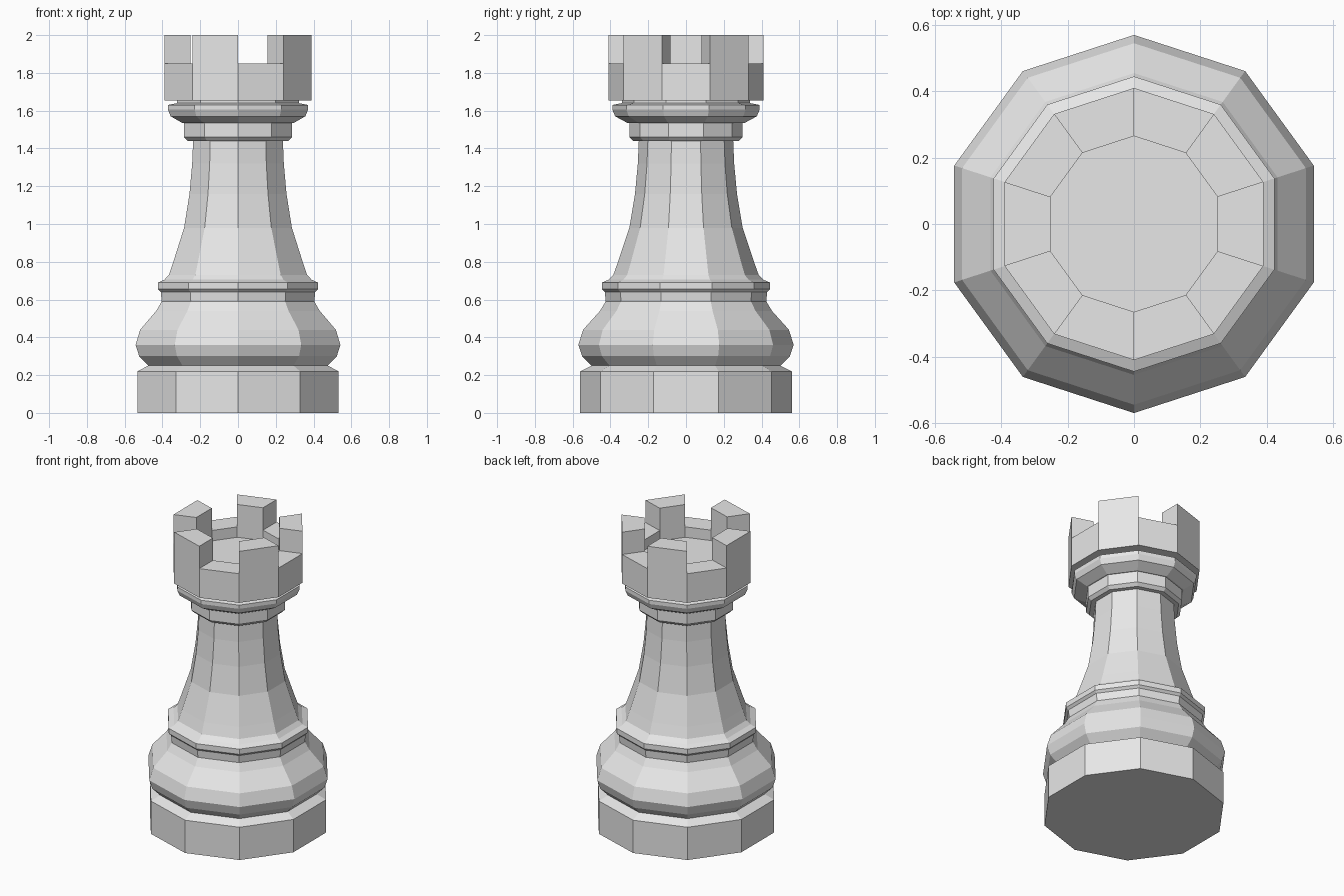
import bpy, bmesh, math
from mathutils import Vector

SIDES = 10

cube = bpy.data.objects.get("Cube")
if cube:
    bpy.data.objects.remove(cube, do_unlink=True)

# One plain grey for the whole piece
grey = bpy.data.materials.new("light_grey")
grey.use_nodes = True
colour = (0.8, 0.8, 0.8, 1)
grey.diffuse_color = colour
grey.node_tree.nodes["Principled BSDF"].inputs["Base Color"].default_value = colour


def lathe(profile):
    """Turn (radius, z) points into a closed ten-sided solid; return mesh and side faces per step."""
    bm = bmesh.new()
    rings = []
    for r, z in profile:
        angles = [-math.pi / 2 + math.tau * i / SIDES for i in range(SIDES)]
        rings.append([bm.verts.new((r * math.cos(a), r * math.sin(a), z)) for a in angles])
    bands = []
    for low, high in zip(rings, rings[1:]):
        bands.append([bm.faces.new((low[i], low[(i + 1) % SIDES], high[(i + 1) % SIDES], high[i]))
                      for i in range(SIDES)])
    bm.faces.new(rings[0][::-1])
    bm.faces.new(rings[-1])
    return bm, bands


def finish(bm, name):
    bmesh.ops.recalc_face_normals(bm, faces=bm.faces[:])
    mesh = bpy.data.meshes.new(name)
    bm.to_mesh(mesh)
    bm.free()
    mesh.materials.append(grey)
    obj = bpy.data.objects.new(name, mesh)
    bpy.context.collection.objects.link(obj)
    return obj


# Turned parts, bottom to top
parts = {
    "base": [(0.56, 0), (0.56, 0.22), (0.5, 0.25)],
    "lower_bulge": [(0.5, 0.25), (0.55, 0.3), (0.57, 0.36), (0.545, 0.44),
                    (0.455, 0.54), (0.425, 0.59), (0.43, 0.64)],
    "waist_band": [(0.43, 0.64), (0.445, 0.655), (0.445, 0.69), (0.41, 0.705)],
    "shaft": [(0.41, 0.705), (0.385, 0.73), (0.36, 0.8), (0.3, 0.98),
              (0.27, 1.16), (0.255, 1.32), (0.25, 1.44)],
    "lower_collar": [(0.28, 1.44), (0.3, 1.46), (0.3, 1.535)],
    "upper_collar": [(0.31, 1.535), (0.375, 1.57), (0.39, 1.605),
                     (0.39, 1.63), (0.34, 1.64), (0.34, 1.655)],
}
for name, profile in parts.items():
    finish(lathe(profile)[0], name)

# Crown with a shallow recess; every second rim face rises into a battlement
bm, bands = lathe([(0.34, 1.655), (0.41, 1.655), (0.41, 1.85), (0.265, 1.85), (0.265, 1.78)])
raised = bmesh.ops.extrude_discrete_faces(bm, faces=bands[2][1::2])["faces"]
for face in raised:
    bmesh.ops.translate(bm, verts=face.verts[:], vec=Vector((0, 0, 0.15)))
finish(bm, "crown")
